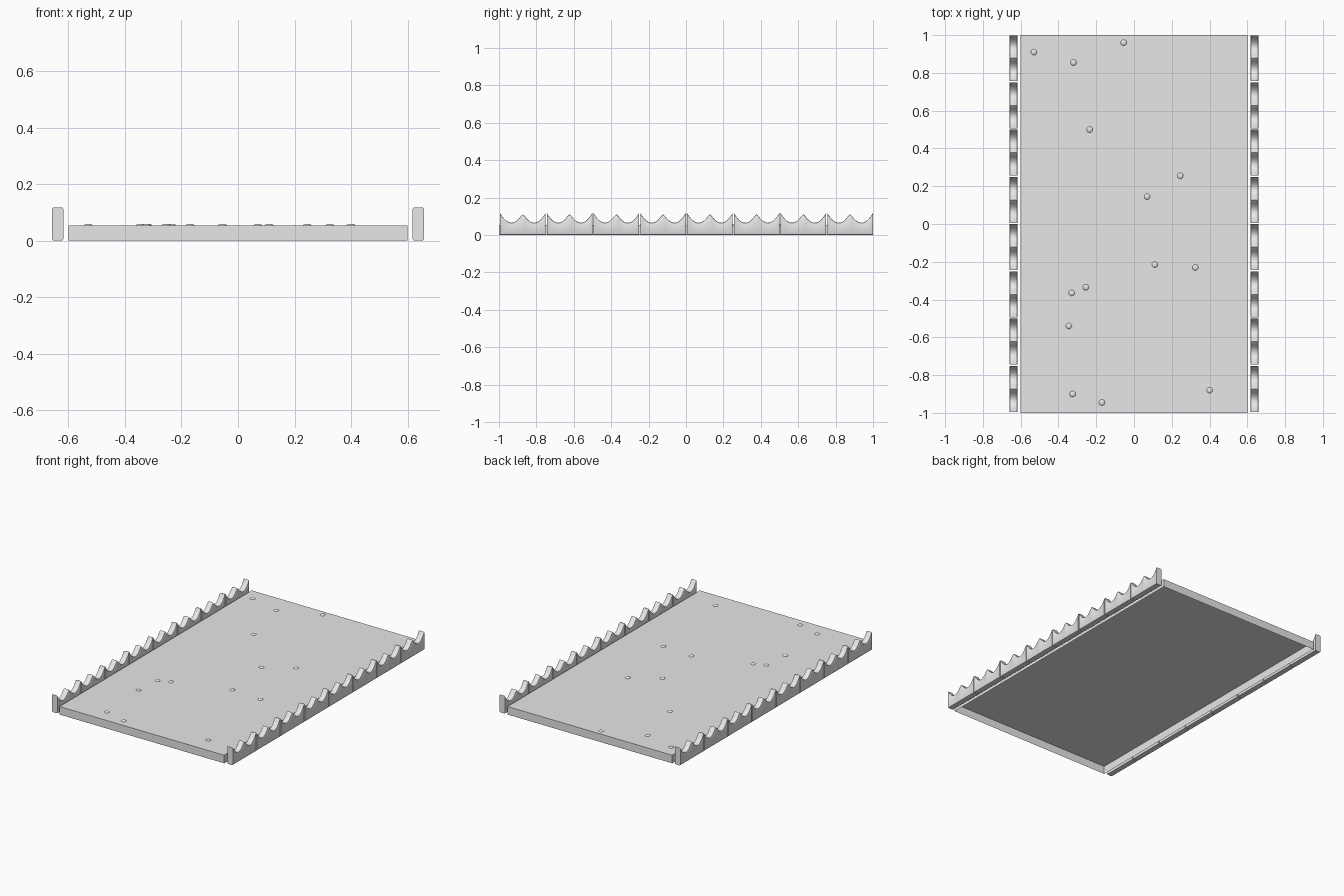
import bpy, bmesh, math

if "Cube" in bpy.data.objects:
    bpy.data.objects.remove(bpy.data.objects["Cube"])

grey = bpy.data.materials.new("light grey")
grey.diffuse_color = (0.8, 0.8, 0.8, 1)
grey.use_nodes = True
grey.node_tree.nodes["Principled BSDF"].inputs["Base Color"].default_value = grey.diffuse_color


def finish(name, bm, smooth=True):
    mesh = bpy.data.meshes.new(name)
    bm.to_mesh(mesh)
    bm.free()
    mesh.materials.append(grey)
    ob = bpy.data.objects.new(name, mesh)
    bpy.context.collection.objects.link(ob)
    if smooth:
        bpy.ops.object.select_all(action='DESELECT')
        ob.select_set(True)
        bpy.context.view_layer.objects.active = ob
        bpy.ops.object.shade_smooth_by_angle(angle=math.radians(35))
    return ob


# Ground slab: a shallow shell, open underneath
W, L, H = 0.6, 1.0, 0.053
bm = bmesh.new()
bmesh.ops.create_cube(bm, size=1)
for v in bm.verts:
    v.co = (v.co.x * 2 * W, v.co.y * 2 * L, (v.co.z + 0.5) * H)
bm.normal_update()
bmesh.ops.delete(bm, geom=[f for f in bm.faces if f.normal.z < -0.5], context='FACES_ONLY')
finish("slab", bm, smooth=False)

# Small pebbles: flattened domes resting on the slab
pebbles = [(-0.53, 0.91), (-0.32, 0.855), (-0.055, 0.96), (-0.235, 0.50),
           (0.245, 0.255), (0.07, 0.145), (0.11, -0.215), (0.325, -0.23),
           (-0.33, -0.365), (-0.255, -0.335), (-0.345, -0.54),
           (-0.325, -0.90), (-0.17, -0.945), (0.40, -0.88)]
for i, (px, py) in enumerate(pebbles):
    bm = bmesh.new()
    bmesh.ops.create_uvsphere(bm, u_segments=12, v_segments=8, radius=1)
    bmesh.ops.delete(bm, geom=[v for v in bm.verts if v.co.z < -0.1], context='VERTS')
    for v in bm.verts:
        v.co = (px + v.co.x * 0.016, py + v.co.y * 0.016, H + v.co.z * 0.006)
    finish(f"pebble_{i + 1}", bm)

# Edging stones: rounded bars whose tops dip in two scallops
LENGTH, THICK, STEPS = 0.243, 0.04, 24


def top_height(i):
    t = (i % (STEPS // 2)) / (STEPS // 4) - 1      # -1..1 across one scallop
    h = 0.065 + 0.052 * t * t
    return min(h, 0.11) if i == STEPS // 2 else h


def ring(x, y, top):
    """Cross-section with rounded corners."""
    r, pts = 0.006, []
    for cx, cz, start in ((1, top - r, 0), (-1, top - r, 90), (-1, r, 180), (1, r, 270)):
        for k in range(3):
            a = math.radians(start + 45 * k)
            pts.append((x + cx * (THICK / 2 - r) + r * math.cos(a), y, cz + r * math.sin(a)))
    return pts


def edging_stone(name, x, y):
    bm = bmesh.new()
    rings = [[bm.verts.new(p) for p in ring(x, y + LENGTH * (i / STEPS - 0.5), top_height(i))]
             for i in range(STEPS + 1)]
    for a, b in zip(rings, rings[1:]):
        for k in range(len(a)):
            n = (k + 1) % len(a)
            bm.faces.new((a[k], a[n], b[n], b[k]))
    bm.faces.new(rings[0])
    bm.faces.new(rings[-1])
    bmesh.ops.recalc_face_normals(bm, faces=bm.faces)
    finish(name, bm)


for side, x in (("left", -0.638), ("right", 0.638)):
    for i in range(8):
        edging_stone(f"{side}_edging_stone_{i + 1}", x, -0.8725 + 0.25 * i)
